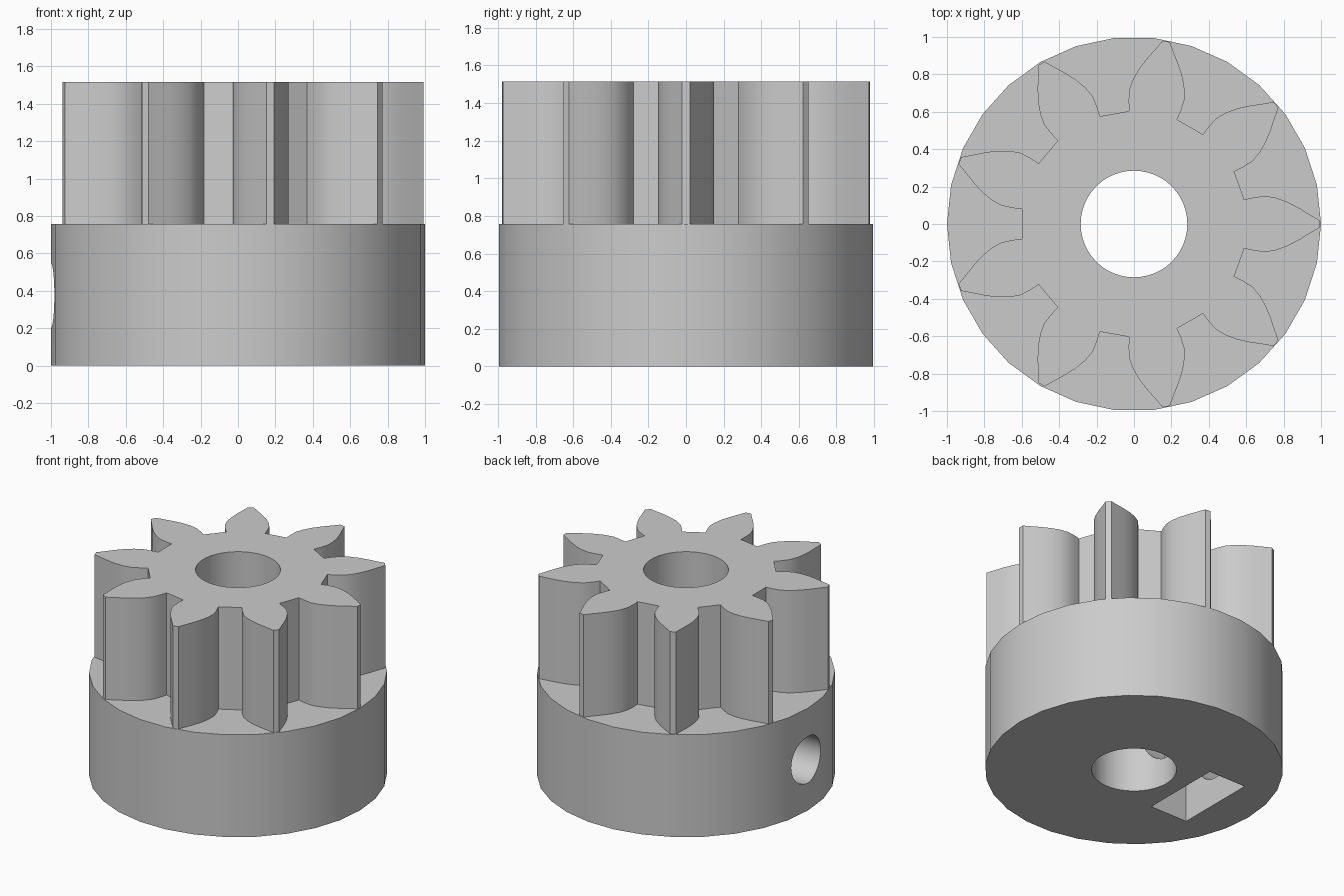
import bpy, bmesh, math
from mathutils import Matrix, Vector

if "Cube" in bpy.data.objects:
    bpy.data.objects.remove(bpy.data.objects["Cube"], do_unlink=True)

COLLAR_H, TOTAL_H = 0.757, 1.515
BORE_R, TEETH = 0.285, 9
SCREW_Z, NUT_X, NUT_DEPTH, NUT_WIDTH = 0.375, -0.56, 0.305, 0.61

grey = bpy.data.materials.new("plain grey")
grey.use_nodes = True
grey.diffuse_color = (0.6, 0.6, 0.6, 1)
grey.node_tree.nodes["Principled BSDF"].inputs["Base Color"].default_value = (0.6, 0.6, 0.6, 1)


def prism(name, outline, z0, z1, matrix=Matrix()):
    """Extrude a closed 2D outline from z0 to z1, then place it with a matrix."""
    bm = bmesh.new()
    base = bm.faces.new([bm.verts.new((x, y, z0)) for x, y in outline])
    top = bmesh.ops.extrude_face_region(bm, geom=[base])["geom"]
    bmesh.ops.translate(bm, vec=(0, 0, z1 - z0),
                        verts=[v for v in top if isinstance(v, bmesh.types.BMVert)])
    bmesh.ops.recalc_face_normals(bm, faces=bm.faces)
    bm.transform(matrix)
    mesh = bpy.data.meshes.new(name)
    bm.to_mesh(mesh)
    bm.free()
    mesh.materials.append(grey)
    obj = bpy.data.objects.new(name, mesh)
    bpy.context.collection.objects.link(obj)
    return obj


def circle(radius, sides):
    return [(radius * math.cos(math.tau * i / sides), radius * math.sin(math.tau * i / sides))
            for i in range(sides)]


def activate(obj):
    bpy.ops.object.select_all(action='DESELECT')
    obj.select_set(True)
    bpy.context.view_layer.objects.active = obj


def cut(obj, cutter):
    cutter.hide_render = True
    mod = obj.modifiers.new("cut", 'BOOLEAN')
    mod.operation, mod.solver, mod.object = 'DIFFERENCE', 'EXACT', cutter
    activate(obj)
    bpy.ops.object.modifier_apply(modifier=mod.name)
    bpy.data.objects.remove(cutter, do_unlink=True)


# Pinion outline: one mirrored tooth flank, repeated around the axis
flank = [(0.59, 0.13), (0.64, 0.142), (0.70, 0.150), (0.76, 0.14),
         (0.82, 0.118), (0.88, 0.087), (0.94, 0.05), (0.991, 0.02)]
tooth = [(x, -y) for x, y in flank] + flank[::-1]
outline = []
for i in range(TEETH):
    turn = Matrix.Rotation(math.tau * i / TEETH, 2)
    outline += [tuple(turn @ Vector(p)) for p in tooth]

collar = prism("collar", circle(1, 30), 0, COLLAR_H)
pinion = prism("pinion", outline, COLLAR_H - 0.005, TOTAL_H)

# Shaft bore through both parts
for part in (collar, pinion):
    cut(part, prism("bore_cutter", circle(BORE_R, 48), -1, 2))

# Captive nut pocket: slot open at the base, ending in a hexagon
half_d, half_w = NUT_DEPTH / 2, NUT_WIDTH / 2
shoulder = half_w * math.tan(math.pi / 6)
pocket = [(-half_w, -1), (half_w, -1), (half_w, shoulder),
          (0, 2 * shoulder), (-half_w, shoulder)]
along_x = Matrix.Translation((0, 0, SCREW_Z)) @ Matrix(
    ((0, 0, 1, 0), (1, 0, 0, 0), (0, 1, 0, 0), (0, 0, 0, 1)))
cut(collar, prism("nut_cutter", pocket, NUT_X - half_d, NUT_X + half_d, along_x))

# Set screw hole from the side into the bore
cut(collar, prism("screw_cutter", circle(0.172, 30), -1.2, -0.1, along_x))

for part in (collar, pinion):
    activate(part)
    bpy.ops.object.shade_smooth_by_angle(angle=math.radians(30))
